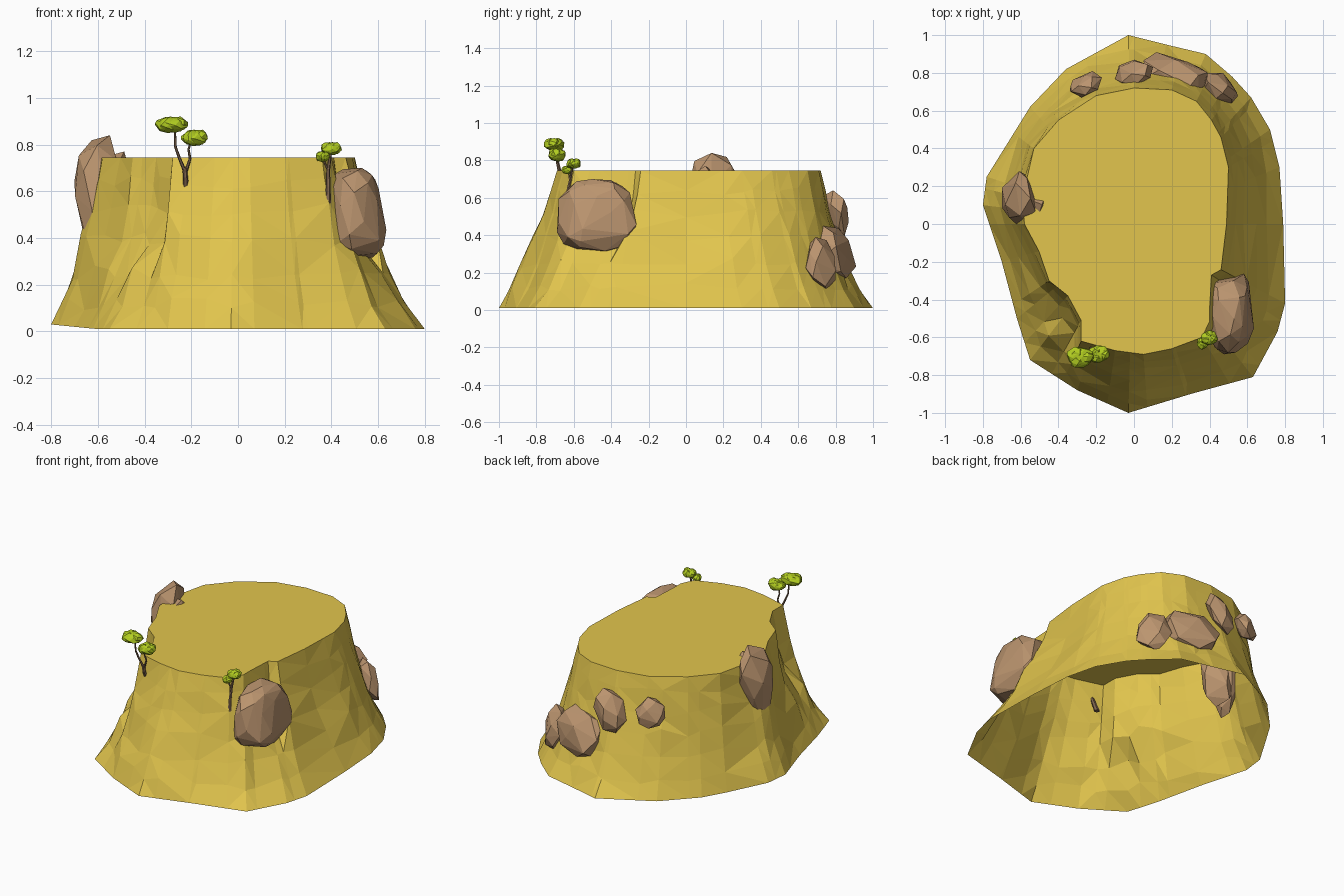
import bpy, bmesh, math, random
from mathutils import Vector

if "Cube" in bpy.data.objects:
    bpy.data.objects.remove(bpy.data.objects["Cube"])


def material(name, rgb):
    m = bpy.data.materials.new(name)
    m.diffuse_color = (*rgb, 1)
    m.use_nodes = True
    m.node_tree.nodes["Principled BSDF"].inputs["Base Color"].default_value = m.diffuse_color
    return m


SAND = material("sand yellow", (0.76, 0.56, 0.075))
ROCK = material("rock brown", (0.50, 0.30, 0.16))
LEAF = material("leaf green", (0.45, 0.62, 0.015))
BARK = material("bark brown", (0.22, 0.135, 0.08))


def finish(name, bm, mat):
    me = bpy.data.meshes.new(name)
    bm.to_mesh(me)
    bm.free()
    me.materials.append(mat)
    ob = bpy.data.objects.new(name, me)
    bpy.context.collection.objects.link(ob)
    return ob


# --- Cliff: base outline blended up to the plateau outline ---
BASE = [(-.03, 1), (.17, .95), (.38, .9), (.52, .78), (.62, .67), (.72, .5), (.77, .3),
        (.79, 0), (.8, -.42), (.76, -.57), (.63, -.81), (.3, -.9), (-.03, -1), (-.3, -.88),
        (-.55, -.72), (-.62, -.5), (-.7, -.2), (-.8, .1), (-.78, .25), (-.55, .62), (-.36, .82)]
TOP = [(0, .72), (.2, .71), (.33, .65), (.41, .55), (.46, .46), (.5, .3), (.49, 0), (.46, -.25),
       (.41, -.27), (.4, -.45), (.4, -.54), (.36, -.6), (.2, -.66), (.05, -.69), (-.1, -.67),
       (-.28, -.62), (-.28, -.51), (-.35, -.38), (-.45, -.3), (-.5, -.15), (-.58, 0),
       (-.59, .14), (-.53, .4), (-.4, .55), (-.2, .68)]
# height, blend on the open wall, blend inside the two ledged notches
LEVELS = [(.01, 0, 0), (.12, .25, .22), (.25, .48, .43), (.4, .66, .76), (.52, .8, .9),
          (.64, .91, .96), (.745, 1, 1)]


def cross(a, b):
    return a[0] * b[1] - a[1] * b[0]


def on_outline(outline, ang):
    """Point where a ray from the centre meets the outline."""
    u = (math.cos(ang), math.sin(ang))
    for i, p in enumerate(outline):
        q = outline[i - 1]                      # outlines run clockwise
        if cross(p, u) >= -1e-9 and cross(u, q) >= -1e-9 and cross(p, q) > 0:
            r = cross(p, q) / cross(u, (q[0] - p[0], q[1] - p[1]))
            return Vector((u[0] * r, u[1] * r, 0))


def ridge(deg, centre, width):
    return math.exp(-((deg - centre) / width) ** 2)


def build_cliff():
    rng = random.Random(4)
    angles = [math.atan2(y, x) for x, y in BASE]
    for x, y in TOP:
        a = math.atan2(y, x)
        if min(abs(a - b) for b in angles) > .025:
            angles.append(a)
    angles.sort()
    n = len(angles)
    bm = bmesh.new()
    rings = []
    for z, wall, notch in LEVELS:
        ring = []
        for i, a in enumerate(angles):
            deg = math.degrees(a) % 360
            gap = min((a - angles[i - 1]) % math.tau, (angles[(i + 1) % n] - a) % math.tau)
            amp = min(1, gap / .12)             # crowded columns wobble less
            k = notch if 210 < deg < 243 or 318 < deg < 332 else wall
            p = on_outline(BASE, a)
            if 0 < wall < 1:
                out = .14 * ridge(deg, 270, 18) + .06 * ridge(deg, 175, 15)
                k += (.025 * math.sin(5 * a + 1) - out) * math.sin(math.pi * wall)
                k += amp * rng.uniform(-.035, .035)
            p = p.lerp(on_outline(TOP, a), k)
            p.z = z
            if 0 < wall < 1:
                p.z += amp * rng.uniform(-.035, .035)
            elif wall == 0 and p.x < -.6:
                p.z += (-.6 - p.x) * .1
            ring.append(bm.verts.new(p))
        rings.append(ring)
    for lo, hi in zip(rings, rings[1:]):
        for i in range(n):
            j = (i + 1) % n
            bm.faces.new((lo[i], lo[j], hi[j], hi[i]))
    bmesh.ops.triangulate(bm, faces=bm.faces[:])
    bm.faces.new(rings[-1])                     # flat plateau, underside stays open
    finish("cliff", bm, SAND)


build_cliff()


# --- Faceted boulders: hull of scattered points fitted to a box ---
def boulder(name, lo, hi, seed, lean=(0, 0), taper=0, count=34, skew=0, box=1, mat=ROCK):
    rng = random.Random(seed)
    pts = []
    for i in range(count):
        z = 1 - 2 * (i + .5) / count
        a = i * 2.39996 + rng.uniform(-.3, .3)
        r = math.sqrt(1 - z * z) * rng.uniform(.85, 1.1)
        x, y, z = (math.copysign(abs(v) ** box, v) for v in (r * math.cos(a), r * math.sin(a), z))
        w = 1 - taper * (1 - z) / 2
        pts.append(Vector((w * x + lean[0] * z, w * y + lean[1] * z + skew * x, z)))
    bm = bmesh.new()
    for p in pts:
        q = []
        for k in range(3):
            mn, mx = min(v[k] for v in pts), max(v[k] for v in pts)
            q.append(lo[k] + (p[k] - mn) / (mx - mn) * (hi[k] - lo[k]))
        bm.verts.new(q)
    hull = bmesh.ops.convex_hull(bm, input=bm.verts[:])
    bmesh.ops.delete(bm, geom=[v for v in hull["geom_interior"] if isinstance(v, bmesh.types.BMVert)],
                     context="VERTS")
    bmesh.ops.recalc_face_normals(bm, faces=bm.faces[:])
    finish(name, bm, mat)


boulder("right_boulder", (.38, -.69, .31), (.635, -.265, .7), 3, lean=(-.12, -.05), taper=-.2,
        count=44, box=.65)
boulder("left_boulder", (-.7, .0, .34), (-.51, .28, .84), 8, lean=(.15, .15), taper=.6, count=24)
boulder("left_boulder_spur", (-.65, .02, .38), (-.45, .22, .77), 5, lean=(.2, -.2), count=16)
boulder("back_boulder_large", (.05, .67, .17), (.39, .91, .45), 11, lean=(0, -.3), skew=-.5,
        count=20, box=.8)
boulder("back_boulder_upper", (-.1, .72, .38), (.1, .87, .64), 12, lean=(.3, -.3), skew=.3, count=18)
boulder("back_boulder_side", (.37, .64, .11), (.55, .8, .39), 13, lean=(-.2, -.2), skew=-.4, count=18)
boulder("back_boulder_small", (-.34, .67, .45), (-.17, .81, .63), 14, lean=(.1, -.3), skew=.4, count=20)


# --- Trees: tapered branches with clumps of leaves ---
def branch(name, path):
    """Tapered six-sided tube; each path entry is (x, y, z, radius)."""
    bm = bmesh.new()
    rings = [[bm.verts.new((x + r * math.cos(k * math.pi / 3), y + r * math.sin(k * math.pi / 3), z))
              for k in range(6)] for x, y, z, r in path]
    for lo, hi in zip(rings, rings[1:]):
        for k in range(6):
            bm.faces.new((lo[k], lo[k - 5], hi[k - 5], hi[k]))
    bm.faces.new(rings[0][::-1])
    bm.faces.new(rings[-1])
    finish(name, bm, BARK)


def clump(name, c, r, seed):
    """Flattened canopy with smaller lumps breaking its outline."""
    boulder(name, [a - b for a, b in zip(c, r)], [a + b for a, b in zip(c, r)], seed, count=44, mat=LEAF)
    for i in range(3):
        a = seed + i * 2.1
        m = (c[0] + r[0] * .42 * math.cos(a), c[1] + r[1] * .42 * math.sin(a), c[2] + r[2] * .1)
        s = [v * .6 for v in r[:2]] + [r[2] * .95]
        boulder(f"{name}_lump_{i}", [p - q for p, q in zip(m, s)], [p + q for p, q in zip(m, s)],
                seed + i, count=22, mat=LEAF)


branch("left_tree_trunk", [(-.22, -.61, .54, .018), (-.225, -.665, .66, .011), (-.228, -.67, .7, .009)])
branch("left_tree_limb_a", [(-.225, -.665, .68, .009), (-.25, -.68, .74, .007),
                            (-.268, -.69, .79, .006), (-.27, -.7, .87, .004)])
branch("left_tree_limb_b", [(-.225, -.665, .68, .008), (-.205, -.67, .74, .006),
                            (-.212, -.68, .78, .005), (-.195, -.69, .83, .004)])
clump("left_tree_leaves_a", (-.285, -.705, .884), (.07, .055, .034), 21)
clump("left_tree_leaves_b", (-.187, -.69, .828), (.057, .047, .034), 25)

branch("right_tree_trunk", [(.385, -.635, .53, .014), (.386, -.635, .62, .01),
                            (.386, -.62, .69, .008), (.398, -.605, .78, .005)])
branch("right_tree_limb", [(.386, -.62, .69, .006), (.372, -.625, .72, .005), (.362, -.632, .75, .004)])
clump("right_tree_leaves_a", (.4, -.602, .782), (.045, .038, .027), 31)
clump("right_tree_leaves_b", (.363, -.632, .748), (.03, .032, .022), 36)
